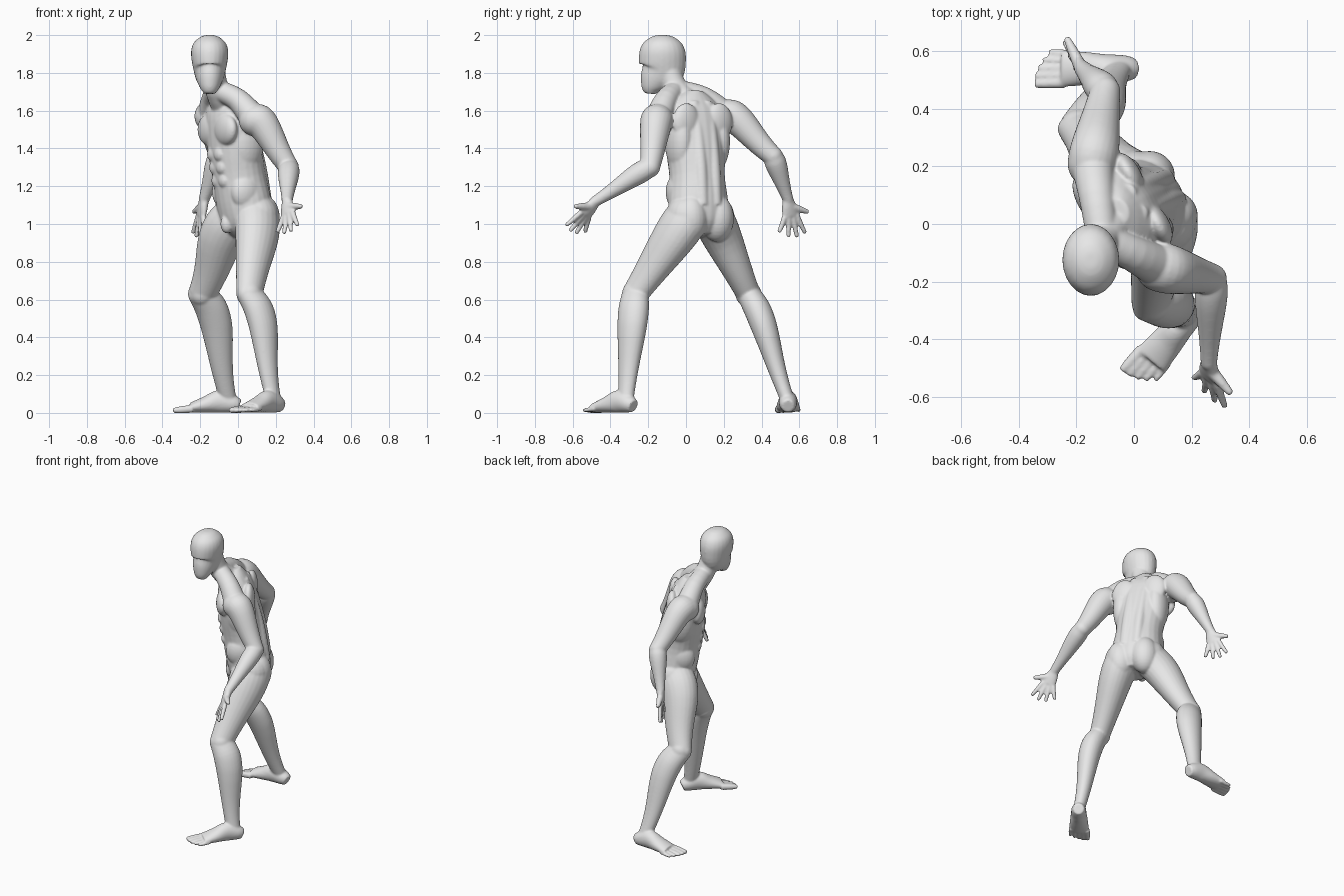
import bpy
import bmesh
from math import pi, sin
from mathutils import Vector, Matrix

if "Cube" in bpy.data.objects:
    bpy.data.objects.remove(bpy.data.objects["Cube"], do_unlink=True)

UP = Vector((0, 0, 1))
ACROSS = Vector((1, 0, 0))
SIDE = Vector((.5, -.87, 0)).normalized()    # towards the figure's left shoulder
FRONT = SIDE.cross(UP)                       # the way the chest points
bm = bmesh.new()


def spline(rows, steps):
    """Smooth curve through rows of position plus two radii."""
    curve = []
    for i in range(len(rows) - 1):
        before, start = rows[max(i - 1, 0)], rows[i]
        end, after = rows[i + 1], rows[min(i + 2, len(rows) - 1)]
        for k in range(steps):
            t = k / steps
            linear = end - before
            square = before * 2 - start * 5 + end * 4 - after
            cubic = start * 3 - before - end * 3 + after
            curve.append(start + (linear * t + square * t ** 2 + cubic * t ** 3) / 2)
    return curve + [rows[-1]]


def loft(rows, side, steps=4, sides=24):
    """Closed tube with oval rings; rows hold centre, radius along side, other radius."""
    points = spline([Vector((*centre, wide, deep)) for centre, wide, deep in rows], steps)
    centres = [Vector(p[:3]) for p in points]
    rings = []
    for i, p in enumerate(points):
        ahead = centres[min(i + 1, len(points) - 1)] - centres[max(i - 1, 0)]
        ahead.normalize()
        u = (side - ahead * side.dot(ahead)).normalized()
        v = ahead.cross(u)
        ring = []
        for j in range(sides):
            angle = Matrix.Rotation(2 * pi * j / sides, 2) @ Vector((1, 0))
            ring.append(bm.verts.new(centres[i] + u * angle.x * p[3] + v * angle.y * p[4]))
        rings.append(ring)
    for low, high in zip(rings, rings[1:]):
        for j in range(sides):
            k = (j + 1) % sides
            bm.faces.new((low[j], low[k], high[k], high[j]))
    bm.faces.new(rings[0][::-1])
    bm.faces.new(rings[-1])


def muscle(centre, wide, deep, tall):
    """Ellipsoid lined up with the chest."""
    axes = Matrix((SIDE * wide, -FRONT * deep, UP * tall)).transposed().to_4x4()
    bmesh.ops.create_uvsphere(bm, u_segments=24, v_segments=16, radius=1,
                              matrix=Matrix.Translation(centre) @ axes)


def on_torso(s, f, z):
    """Point given by side and front offsets from the leaning trunk axis."""
    lean = Vector((.22 - z * .17, .115 - z * .045, z))
    return lean + SIDE * s + FRONT * f


def limb(start, end, thick, thin, swell, bow, side, flat=1):
    """Tapering limb that swells and bows near its upper third."""
    muscle(start, thick, thick, thick)
    muscle(end, thin, thin, thin)
    rows = []
    for i in range(9):
        t = i / 8
        belly = sin(pi * t ** .5) ** 2
        radius = thick + (thin - thick) * t + swell * belly
        rows.append((start.lerp(end, t) + bow * belly, radius * flat, radius / flat))
    loft(rows, side)


def hand(wrist, reach, across):
    """Flat palm, four spread fingers from index to little, and a thumb."""
    reach = reach.normalized()
    across = (across - reach * across.dot(reach)).normalized()
    palm = wrist + reach * .045
    knuckles = wrist + reach * .09
    loft([(wrist, .03, .026), (palm, .042, .023), (knuckles, .046, .017)], across)
    for i in range(4):
        root = knuckles + across * (.036 - .024 * i)
        tip = wrist + reach * (.21 - .012 * (i - 1) ** 2) + across * (.07 - .05 * i)
        bend = root.lerp(tip, .5) + reach * .005
        loft([(root, .015, .015), (bend, .014, .014), (tip, .011, .011)], across.cross(reach))
    base = palm + across * .02
    tip = knuckles + across * .105
    loft([(base, .022, .022), (base.lerp(tip, .5), .018, .018), (tip, .012, .012)],
         across.cross(reach))


def foot(ankle, ahead, inner):
    """Sole and instep with five toes, big toe on the inner side."""
    ground = Vector((ankle.x, ankle.y, 0))
    rows = []
    for along, wide, tall in ((-.055, .034, .035), (-.02, .046, .048), (.05, .05, .06),
                              (.12, .058, .044), (.2, .064, .027)):
        rows.append((ground + ahead * along + UP * tall, wide, tall))
    loft(rows, inner)
    for i in range(5):
        spread = inner * (.048 - .025 * i)
        radius = .021 - .002 * i
        root = ground + ahead * (.19 - .005 * i) + spread + UP * .022
        tip = ground + ahead * (.295 - .003 * i ** 2) + spread * 1.1 + UP * .013
        loft([(root, radius, radius), (root.lerp(tip, .6), radius * .9, radius * .9),
              (tip, radius * .7, radius * .6)], inner)


# Head: smooth egg running down into a narrow, flat-fronted face
loft([(Vector((-.15, y, z)), wide, deep) for y, z, wide, deep in
      ((-.19, 1.69, .03, .03), (-.185, 1.72, .05, .055), (-.165, 1.76, .067, .085),
       (-.13, 1.81, .084, .118), (-.125, 1.87, .096, .125), (-.125, 1.92, .098, .12),
       (-.125, 1.96, .084, .1), (-.125, 1.99, .05, .06), (-.125, 2, .02, .025))], ACROSS)

# Neck
neck = Vector((-.11, -.05, 1.71))
loft([(on_torso(0, 0, 1.6), .08, .08), (neck, .064, .064),
      (Vector((-.13, -.09, 1.82)), .06, .06)], SIDE)

# Trunk
loft([(on_torso(0, 0, z), wide, deep) for z, wide, deep in
      ((1.7, .05, .05), (1.65, .12, .08), (1.57, .17, .115), (1.4, .165, .135),
       (1.25, .15, .138), (1.1, .165, .14), (1, .15, .125), (.94, .08, .08))], SIDE)
muscle(on_torso(0, .125, 1), .034, .035, .05)

# Paired muscles: chest, flank, shoulder blade, seat, waist, belly, spine
for s in (-1, 1):
    muscle(on_torso(s * .085, .085, 1.5), .1, .045, .085)
    muscle(on_torso(s * .115, -.02, 1.44), .065, .095, .16)
    muscle(on_torso(s * .1, -.085, 1.54), .08, .04, .1)
    muscle(on_torso(s * .08, -.055, 1.03), .088, .09, .125)
    muscle(on_torso(s * .1, .03, 1.17), .06, .09, .1)
    for row in range(3):
        muscle(on_torso(s * .036, .122, 1.23 + row * .07), .038, .024, .038)
    loft([(on_torso(s * .04, f, z), .035, .035) for f, z in
          ((-.06, 1.64), (-.093, 1.5), (-.112, 1.3), (-.11, 1.1))], SIDE)

# Arms: left reaching forward, right held out behind
for shoulder, elbow, wrist, reach, across in (
        ((.09, -.15, 1.55), (.27, -.19, 1.3), (.26, -.48, 1.12), (.03, -.6, -.8), (.7, -.4, .6)),
        ((-.145, .21, 1.57), (-.1, .46, 1.36), (-.18, .54, 1.13), (-.17, .15, -1), (-.4, .9, 0))):
    shoulder, elbow, wrist = Vector(shoulder), Vector(elbow), Vector(wrist)
    slope = neck.lerp(shoulder, .55) + UP * .035
    loft([(neck, .055, .055), (slope, .06, .062), (shoulder, .075, .075)], UP)
    limb(shoulder, elbow, .086, .053, .006, UP * .035, ACROSS + UP)
    limb(elbow, wrist, .052, .029, .01, UP * .005, ACROSS)
    hand(wrist, Vector(reach), Vector(across))

# Legs: wide stance, each foot turned its own way
for s, hip, knee, ankle, ahead, sway, bend in (
        (1, (.1, .01, 1.04), (.06, -.27, .63), (.19, -.32, .06), (-.65, -.76, 0), .01, 0),
        (-1, (0, .14, 1.04), (-.19, .33, .63), (-.05, .54, .06), (-1, 0, 0), -.035, .02)):
    hip, knee, ankle = Vector(hip), Vector(knee), Vector(ankle)
    ahead = Vector(ahead).normalized()
    limb(hip, knee, .116, .069, .01, ACROSS * sway, ahead, 1.08)
    limb(knee, ankle, .068, .04, .017, Vector((.035, bend, 0)), ahead, 1.1)
    muscle(knee + ahead * .03, .045, .045, .055)
    foot(ankle, ahead, ahead.cross(UP) * s)

# One fused, softened skin over all the parts
bmesh.ops.recalc_face_normals(bm, faces=bm.faces[:])
mesh = bpy.data.meshes.new("body")
bm.to_mesh(mesh)
bm.free()
mesh.shade_smooth()
body = bpy.data.objects.new("body", mesh)
bpy.context.collection.objects.link(body)
fuse = body.modifiers.new("fuse", "REMESH")
fuse.mode = "VOXEL"
fuse.voxel_size = .006
fuse.use_smooth_shade = True
soften = body.modifiers.new("soften", "SMOOTH")
soften.factor = .5
soften.iterations = 9

grey = bpy.data.materials.new("plain grey")
grey.use_nodes = True
grey.diffuse_color = (.8, .8, .8, 1)
grey.node_tree.nodes["Principled BSDF"].inputs["Base Color"].default_value = grey.diffuse_color
mesh.materials.append(grey)
